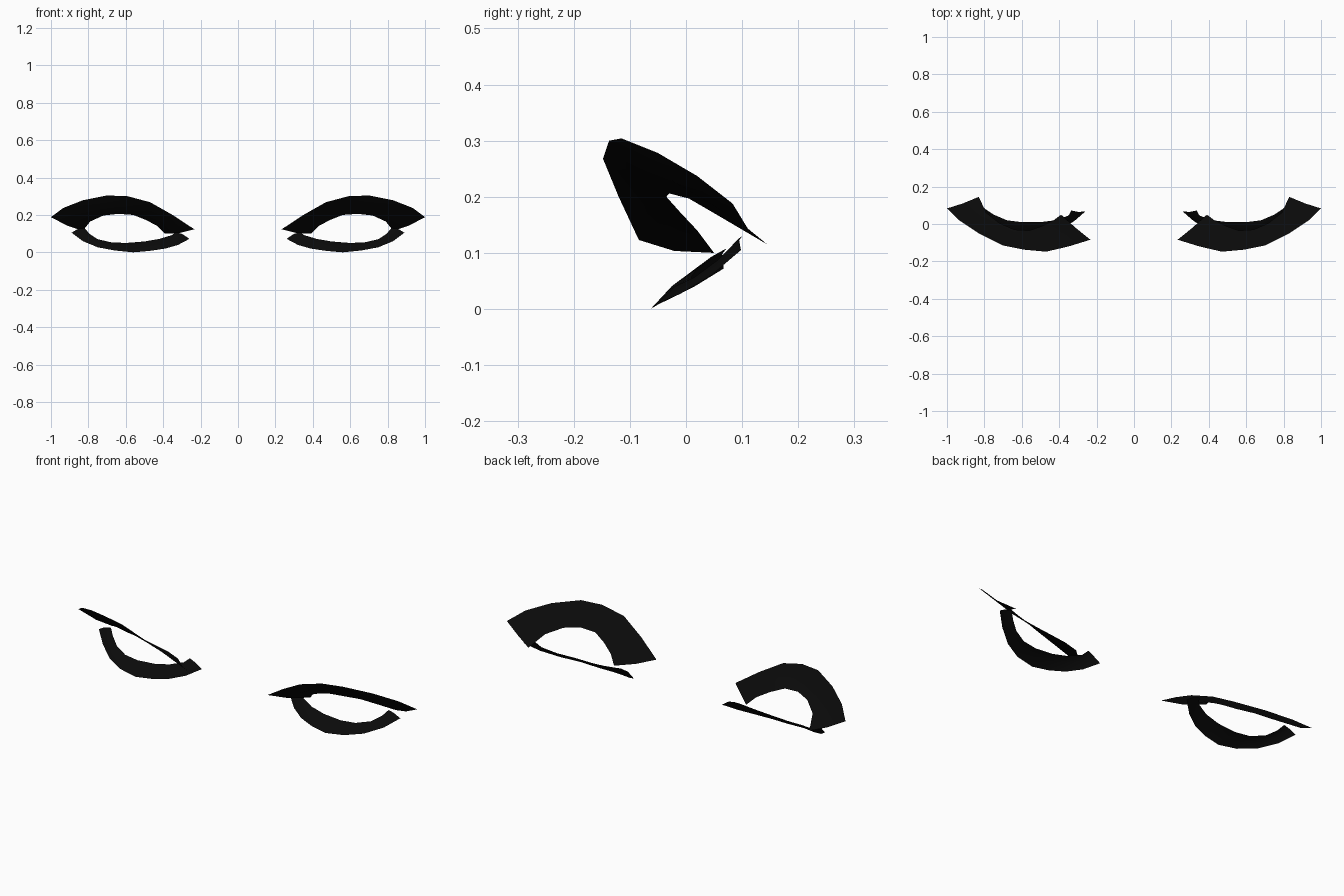
import bpy
from mathutils import Vector

# Remove the default cube only
default_cube = bpy.data.objects.get("Cube")
if default_cube:
    bpy.data.objects.remove(default_cube, do_unlink=True)

# Single lash colour
lash_black = bpy.data.materials.new("lash_black")
lash_black.use_nodes = True
colour = (0.003, 0.003, 0.003, 1)
lash_black.diffuse_color = colour
lash_black.node_tree.nodes["Principled BSDF"].inputs["Base Color"].default_value = colour


def lash_strip(name, root_edge, tip_edge, curl):
    """Curved open strip between two edges, mirrored to the other eye."""
    roots = [Vector(point) for point in root_edge]
    tips = [Vector(point) for point in tip_edge]
    middles = [(root + tip) / 2 + Vector(curl) for root, tip in zip(roots, tips)]
    count = len(roots)
    faces = []
    for row in range(2):
        for column in range(count - 1):
            start = row * count + column
            faces.append((start, start + 1, start + count + 1, start + count))
    mesh = bpy.data.meshes.new(name)
    mesh.from_pydata(roots + middles + tips, [], faces)
    mesh.materials.append(lash_black)
    strip = bpy.data.objects.new(name, mesh)
    bpy.context.collection.objects.link(strip)
    mirror = strip.modifiers.new("other_eye", 'MIRROR')
    mirror.use_axis[0] = True
    mirror.use_mirror_merge = False
    for polygon in mesh.polygons:
        polygon.use_smooth = True
    return strip


# Upper lashes: edges run from the inner eye corner to the outer corner
lash_strip(
    "upper_lashes",
    root_edge=[(.39, .05, .1), (.43, .02, .14), (.49, -.01, .172), (.56, -.035, .2),
               (.64, -.03, .206), (.72, .005, .197), (.79, .06, .165), (.83, .145, .115)],
    tip_edge=[(.233, -.084, .123), (.35, -.12, .2), (.47, -.148, .268), (.59, -.137, .3),
              (.7, -.115, .304), (.83, -.05, .278), (.935, .02, .237), (1, .083, .188)],
    curl=(0, -.004, -.008))

# Lower lashes
lash_strip(
    "lower_lashes",
    root_edge=[(.335, .072, .108), (.35, .045, .093), (.42, .02, .072), (.5, .01, .058),
               (.6, .01, .05), (.68, .02, .054), (.75, .05, .07), (.795, .08, .1),
               (.82, .1, .13)],
    tip_edge=[(.26, .067, .072), (.32, .015, .04), (.39, -.025, .02), (.47, -.05, .008),
              (.56, -.063, 0), (.66, -.05, .01), (.75, -.01, .027), (.83, .045, .06),
              (.89, .098, .105)],
    curl=(0, -.005, .008))
